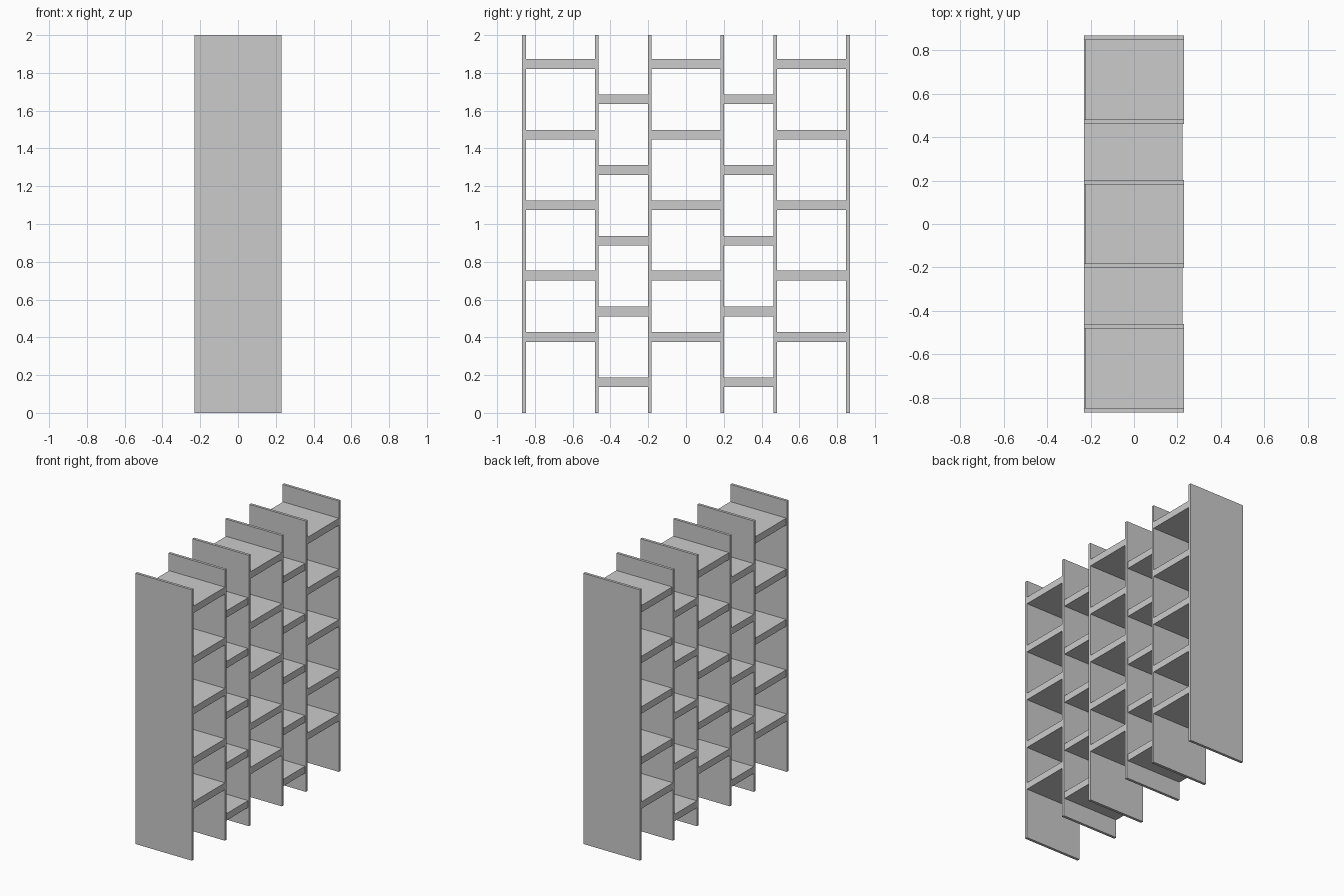
import bpy

if "Cube" in bpy.data.objects:
    bpy.data.objects.remove(bpy.data.objects["Cube"])

HALF_DEPTH = 0.231   # half extent along x
PANEL = 0.02         # upright thickness
SHELF = 0.051        # shelf thickness


def box(name, x0, x1, y0, y1, z0, z1):
    bpy.ops.mesh.primitive_cube_add(
        size=1, location=((x0 + x1) / 2, (y0 + y1) / 2, (z0 + z1) / 2))
    ob = bpy.context.object
    ob.name = name
    ob.scale = (x1 - x0, y1 - y0, z1 - z0)
    bpy.ops.object.transform_apply(location=False, rotation=False, scale=True)
    return ob


# Upright panels
uprights = [-0.858, -0.472, -0.192, 0.192, 0.472, 0.858]
for i, y in enumerate(uprights):
    box(f"upright_{i + 1}", -HALF_DEPTH, HALF_DEPTH,
        y - PANEL / 2, y + PANEL / 2, 0, 2)

# Shelves, staggered between wide and narrow bays
wide_levels = [0.402, 0.727, 1.099, 1.472, 1.847]
narrow_levels = [0.162, 0.537, 0.911, 1.286, 1.660]
for bay, (ya, yb) in enumerate(zip(uprights, uprights[1:])):
    wide = bay % 2 == 0
    for level, z in enumerate(wide_levels if wide else narrow_levels):
        # wide shelves sit flush at +x, narrow ones at -x
        x0 = -HALF_DEPTH + (0.006 if wide and level else 0)
        x1 = HALF_DEPTH - (0 if wide else 0.007)
        box(f"shelf_bay{bay + 1}_level{level + 1}", x0, x1,
            ya + PANEL / 2, yb - PANEL / 2, z - SHELF / 2, z + SHELF / 2)
